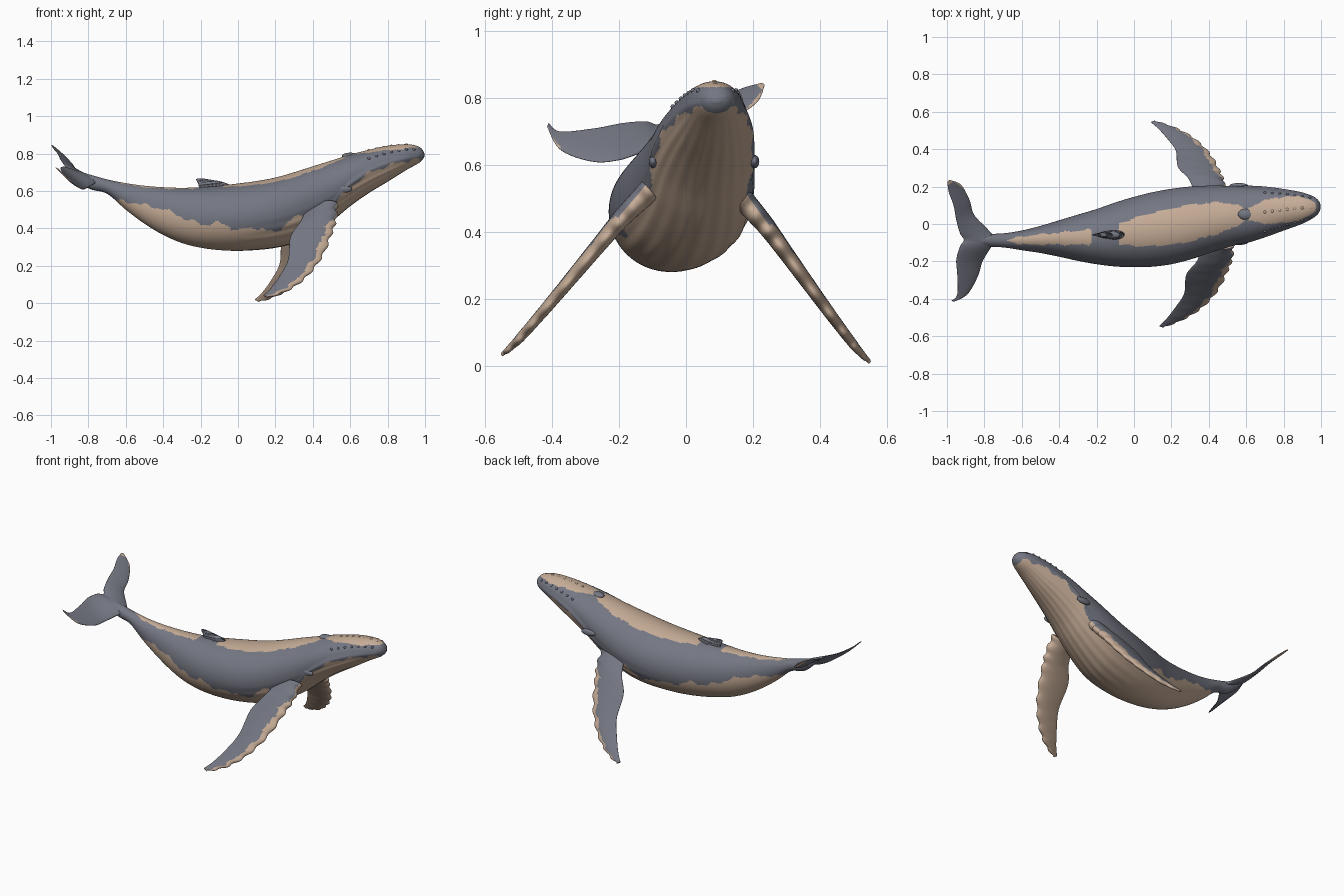
import bpy, bmesh, math
from mathutils import Vector


def material(name, rgb):
    m = bpy.data.materials.new(name)
    m.diffuse_color = (*rgb, 1)
    return m


GREY = material("slate grey", (0.175, 0.183, 0.225))
TAN = material("warm tan", (0.56, 0.41, 0.305))


def spline(rows, t):
    """Smooth interpolation through evenly indexed rows, t in 0..1."""
    f = t * (len(rows) - 1)
    i = min(int(f), len(rows) - 2)
    u = f - i
    a, b, c, d = (rows[max(0, min(len(rows) - 1, i + k))] for k in (-1, 0, 1, 2))
    return [0.5 * (2 * q + (r - p) * u + (2 * p - 5 * q + 4 * r - s) * u * u
            + (3 * q - p - 3 * r + s) * u ** 3) for p, q, r, s in zip(a, b, c, d)]


def lerp(table, x):
    """Piecewise linear lookup in (x, value) pairs."""
    if x <= table[0][0]:
        return table[0][1]
    for (x0, v0), (x1, v1) in zip(table, table[1:]):
        if x <= x1:
            return v0 + (v1 - v0) * (x - x0) / (x1 - x0)
    return table[-1][1]


def loft(name, rings, is_tan):
    """Skin closed rings; is_tan(u, angle, centre) picks the colour."""
    bm = bmesh.new()
    grid = [[bm.verts.new(p) for p in ring] for ring in rings]
    n, m = len(grid), len(grid[0])
    for i in range(n - 1):
        for j in range(m):
            k = (j + 1) % m
            f = bm.faces.new((grid[i][j], grid[i][k], grid[i + 1][k], grid[i + 1][j]))
            f.material_index = int(is_tan((i + 0.5) / (n - 1), 2 * math.pi * (j + 0.5) / m,
                                          f.calc_center_median()))
    for i in (0, n - 1):
        f = bm.faces.new(grid[i])
        f.material_index = int(is_tan(i / (n - 1), 0, f.calc_center_median()))
    bmesh.ops.recalc_face_normals(bm, faces=bm.faces)
    for f in bm.faces:
        f.smooth = True
    me = bpy.data.meshes.new(name)
    bm.to_mesh(me)
    bm.free()
    me.materials.append(GREY)
    me.materials.append(TAN)
    ob = bpy.data.objects.new(name, me)
    bpy.context.collection.objects.link(ob)
    return ob


def blade(name, rows, thick, is_tan, n=60, m=32, scallop=0.0, waves=10):
    """Fin from rows of leading xyz + trailing xyz; thick is a (t, value) table."""
    rings = []
    for i in range(n + 1):
        t = i / n
        p = spline(rows, t)
        lead, trail = Vector(p[:3]), Vector(p[3:])
        a, b = spline(rows, max(0, t - 0.02)), spline(rows, min(1, t + 0.02))
        tangent = Vector([b[k] + b[k + 3] - a[k] - a[k + 3] for k in range(3)])
        chord = lead - trail
        lead = lead + chord.normalized() * scallop * math.sin(waves * 2 * math.pi * t)
        normal = tangent.cross(chord).normalized()
        if normal.z < 0:
            normal = -normal
        mid, half, th = (lead + trail) / 2, (lead - trail) / 2, lerp(thick, t) / 2
        ring = []
        for j in range(m):
            c, s = math.cos(2 * math.pi * j / m), math.sin(2 * math.pi * j / m)
            ring.append(mid + half * c + normal * (th * s * (0.72 + 0.28 * c)))
        rings.append(ring)
    return loft(name, rings, is_tan)


# Body stations: x, y low, y high, z top, z bottom
BODY = [(-0.89, -0.10, -0.07, 0.715, 0.695), (-0.80, -0.12, -0.055, 0.69, 0.615),
        (-0.70, -0.125, -0.05, 0.662, 0.585), (-0.60, -0.14, -0.035, 0.642, 0.50),
        (-0.50, -0.155, -0.01, 0.628, 0.425), (-0.40, -0.175, 0.02, 0.62, 0.365),
        (-0.30, -0.197, 0.05, 0.617, 0.322), (-0.20, -0.215, 0.08, 0.62, 0.297),
        (-0.10, -0.227, 0.115, 0.628, 0.284), (0.0, -0.231, 0.145, 0.64, 0.28),
        (0.10, -0.228, 0.17, 0.653, 0.285), (0.20, -0.215, 0.188, 0.672, 0.297),
        (0.30, -0.19, 0.20, 0.70, 0.322), (0.40, -0.157, 0.205, 0.732, 0.37),
        (0.50, -0.125, 0.204, 0.763, 0.437), (0.60, -0.097, 0.20, 0.795, 0.52),
        (0.70, -0.065, 0.194, 0.82, 0.59), (0.80, -0.03, 0.182, 0.842, 0.65),
        (0.90, 0.005, 0.165, 0.85, 0.712), (0.96, 0.035, 0.145, 0.84, 0.745),
        (0.985, 0.055, 0.127, 0.823, 0.765), (0.997, 0.08, 0.105, 0.80, 0.785)]
BELLY = [(-0.68, 0.5), (-0.65, 0.55), (-0.55, 0.535), (-0.4, 0.505), (-0.3, 0.46), (-0.2, 0.42),
         (-0.1, 0.43), (0, 0.39), (0.1, 0.405), (0.2, 0.375), (0.25, 0.42), (0.3, 0.46),
         (0.4, 0.49), (0.5, 0.52), (0.6, 0.625), (0.7, 0.695), (0.8, 0.735), (0.9, 0.762),
         (0.97, 0.772), (0.98, 0.7)]
STRIPE = [(-0.68, 0), (-0.6, 0.022), (-0.4, 0.032), (-0.235, 0.04), (-0.225, 0), (-0.09, 0),
          (-0.08, 0.06), (0.1, 0.09), (0.3, 0.1), (0.45, 0.085), (0.55, 0.06), (0.6, 0.025),
          (0.65, 0.05), (0.75, 0.07), (0.9, 0.065), (0.97, 0.02), (0.975, 0)]
CENTRE = [(r[0], (r[1] + r[2]) / 2) for r in BODY]
MIDDLE = [(r[0], (r[3] + r[4]) / 2) for r in BODY]


def body_ring(t, m=128):
    x, y0, y1, z1, z0 = spline(BODY, t)
    yc, zc, hw, hh = (y0 + y1) / 2, (z0 + z1) / 2, (y1 - y0) / 2, (z1 - z0) / 2
    ring = []
    for j in range(m):
        a = 2 * math.pi * j / m
        c, s = math.cos(a), math.sin(a)
        k = 1.0
        if 0.0 < x < 0.96 and s < 0:  # throat pleats
            k += 0.011 * min(1, x / 0.3, (0.96 - x) / 0.2) * math.cos(21 * a) * min(1, -2 * s)
        if 0.48 < x < 0.97:  # lip ridge
            lip = lerp(BELLY, x) + 0.012
            k += 0.05 * min(1, (x - 0.48) / 0.1) * math.exp(-((zc + hh * s - lip) / 0.014) ** 2)
        ring.append((x, yc + hw * c * k, zc + hh * s * k))
    return ring


def body_tan(u, a, p):
    wob = 0.007 * math.sin(47 * p.x) + 0.004 * math.sin(101 * p.x + 1)
    if p.z < lerp(MIDDLE, p.x) + 0.05 and p.z < lerp(BELLY, p.x) + wob:
        return True
    w = lerp(STRIPE, p.x)
    return p.z > lerp(MIDDLE, p.x) and w > 0 and abs(p.y - lerp(CENTRE, p.x)) < w + wob * 0.5


loft("body", [body_ring(i / 200) for i in range(201)], body_tan)

# Flippers: leading xyz, trailing xyz from root to tip
FLIPPER = [(0.53, -0.11, 0.53, 0.37, -0.11, 0.51), (0.525, -0.18, 0.45, 0.335, -0.20, 0.44),
           (0.50, -0.25, 0.37, 0.28, -0.27, 0.355), (0.45, -0.35, 0.25, 0.268, -0.37, 0.235),
           (0.37, -0.44, 0.145, 0.225, -0.44, 0.15), (0.27, -0.505, 0.07, 0.175, -0.505, 0.08),
           (0.16, -0.55, 0.03, 0.135, -0.545, 0.042)]
FLIPPER_THICK = [(0, 0.09), (0.2, 0.07), (0.5, 0.05), (0.8, 0.036), (1, 0.014)]


def flipper_tan(u, a, p):
    edge = 0.72 - 0.25 * u + 0.08 * math.sin(40 * u)
    if u < 0.2:
        edge = 0.95
    return math.sin(a) < -0.08 or math.cos(a) > edge


def far_side(r):
    shift = lambda x, y, z: (x - 0.045, 0.175 + (-y - 0.12) * 0.87, z - 0.022)
    return shift(*r[:3]) + shift(*r[3:])


blade("near_flipper", FLIPPER, FLIPPER_THICK, flipper_tan, 110, 36, 0.007)
blade("far_flipper", [far_side(r) for r in FLIPPER], FLIPPER_THICK, flipper_tan, 110, 36, 0.007)

# Tail flukes in one sweep from tip to tip
FLUKE = [(-0.96, -0.415, 0.715, -0.975, -0.41, 0.725), (-0.89, -0.375, 0.645, -0.945, -0.375, 0.70),
         (-0.835, -0.28, 0.61, -0.945, -0.27, 0.71), (-0.81, -0.20, 0.615, -0.95, -0.19, 0.725),
         (-0.765, -0.125, 0.64, -0.93, -0.12, 0.73), (-0.74, -0.085, 0.645, -0.91, -0.085, 0.72),
         (-0.78, -0.03, 0.66, -0.93, -0.05, 0.74), (-0.855, 0.05, 0.70, -0.95, 0.02, 0.77),
         (-0.88, 0.13, 0.735, -0.965, 0.10, 0.80), (-0.925, 0.21, 0.785, -0.99, 0.17, 0.83),
         (-0.985, 0.235, 0.838, -0.998, 0.225, 0.845)]


def fluke_tan(u, a, p):
    tip = abs(u - 0.47) * 2
    return (tip > 0.74 and math.cos(a) > 0.8 + 0.1 * math.sin(60 * u)) or tip > 0.98 or \
        (math.sin(a) < 0 and tip > 0.78)


blade("tail_flukes", FLUKE, [(0, 0.008), (0.25, 0.02), (0.5, 0.04), (0.75, 0.02), (1, 0.008)],
      fluke_tan, 100, 32)

# Dorsal fin
DORSAL = [(-0.03, -0.058, 0.625, -0.205, -0.058, 0.59), (-0.08, -0.058, 0.648, -0.212, -0.058, 0.635),
          (-0.15, -0.058, 0.661, -0.222, -0.058, 0.655), (-0.195, -0.058, 0.668, -0.224, -0.058, 0.665)]
blade("dorsal_fin", DORSAL, [(0, 0.08), (0.4, 0.04), (1, 0.012)], lambda u, a, p: False, 24, 24)


def bump(name, loc, scale, mat):
    bpy.ops.mesh.primitive_uv_sphere_add(segments=16, ring_count=10, location=loc)
    ob = bpy.context.object
    ob.name = name
    ob.scale = scale
    ob.data.materials.append(mat)
    bpy.ops.object.shade_smooth()


# Brow bumps beside the eyes, blowhole ridge
for side, y in (("near", -0.098), ("far", 0.205)):
    bump(side + "_eye_brow", (0.56, y, 0.61), (0.05, 0.014, 0.02), GREY)
bump("blowhole_ridge", (0.60, 0.052, 0.787), (0.045, 0.03, 0.018), GREY)

# Knobs along the snout
for i in range(7):
    x = 0.70 + 0.04 * i
    y0, y1 = (lerp([(r[0], r[k]) for r in BODY], x) for k in (1, 2))
    top, mid = lerp([(r[0], r[3]) for r in BODY], x), lerp(MIDDLE, x)
    bump("snout_knob", (x, (y0 + y1) / 2, top - 0.001), (0.008, 0.008, 0.005), TAN)
    for s in (-1, 1):
        bump("lip_knob", (x, (y0 + y1) / 2 + s * (y1 - y0) * 0.40, mid + (top - mid) * 0.6),
             (0.008, 0.007, 0.007), GREY)
